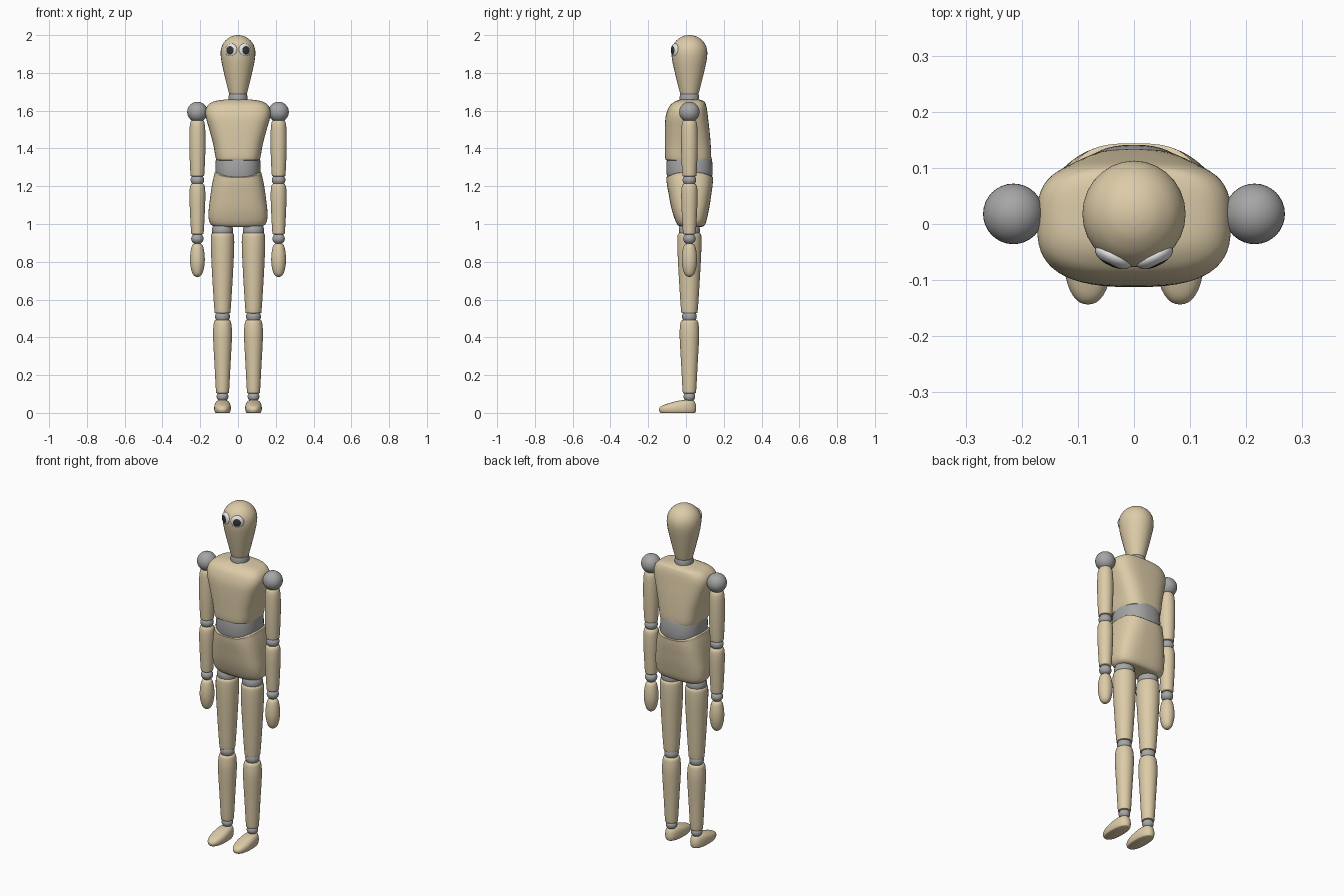
import bpy, bmesh, math
from mathutils import Vector

if "Cube" in bpy.data.objects:
    bpy.data.objects.remove(bpy.data.objects["Cube"])


def material(name, rgb):
    m = bpy.data.materials.new(name)
    m.diffuse_color = (*rgb, 1)
    m.use_nodes = True
    m.node_tree.nodes["Principled BSDF"].inputs["Base Color"].default_value = m.diffuse_color
    return m


WOOD = material("pale wood", (0.72, 0.60, 0.39))
GREY = material("joint grey", (0.38, 0.38, 0.385))
WHITE = material("eye white", (0.78, 0.78, 0.78))
DARK = material("pupil dark", (0.035, 0.035, 0.035))
CY = 0.018  # depth of the body axis


def finish(bm, name, *mats):
    bmesh.ops.recalc_face_normals(bm, faces=bm.faces)
    for f in bm.faces:
        f.smooth = True
    me = bpy.data.meshes.new(name)
    bm.to_mesh(me)
    bm.free()
    ob = bpy.data.objects.new(name, me)
    bpy.context.collection.objects.link(ob)
    for m in mats:
        me.materials.append(m)
    bpy.context.view_layer.objects.active = ob
    ob.select_set(True)
    bpy.ops.object.shade_smooth_by_angle(angle=math.radians(40))
    ob.select_set(False)
    return ob


def spline(rows, steps=4):
    """Smooth the section list with a Catmull-Rom curve."""
    pts = [rows[0]] + rows + [rows[-1]]
    out = []
    for a, b, c, d in zip(pts, pts[1:], pts[2:], pts[3:]):
        for k in range(steps):
            t = k / steps
            out.append([0.5 * (2*q + (r-p)*t + (2*p-5*q+4*r-s)*t*t + (3*q-p-3*r+s)*t**3)
                        for p, q, r, s in zip(a, b, c, d)])
    return out + [list(rows[-1])]


def loft(name, rows, mat, x=0, power=2, seg=40, sag=0):
    """Stack superellipse sections: (z, half width, front y, back y)."""
    bm = bmesh.new()
    loops = []
    e = 2 / power
    ztop = rows[-1][0]
    for z, rx, y0, y1 in spline(rows):
        ring = []
        for i in range(seg):
            a = math.tau * i / seg
            c, s = math.cos(a), math.sin(a)
            px = x + rx * math.copysign(abs(c) ** e, c)
            py = (y0 + y1) / 2 + (y1 - y0) / 2 * math.copysign(abs(s) ** e, s)
            drop = sag * s * s * max(0, 1 - (ztop - z) / 0.12)
            ring.append(bm.verts.new((px, py, z - drop)))
        loops.append(ring)
    for lo, hi in zip(loops, loops[1:]):
        for i in range(seg):
            j = (i + 1) % seg
            bm.faces.new((lo[i], lo[j], hi[j], hi[i]))
    bm.faces.new(loops[0])
    bm.faces.new(loops[-1])
    return finish(bm, name, mat)


def limb(name, rows, x, mat=WOOD):
    """Round part on the body axis: (z, radius)."""
    return loft(name, [(z, r, CY - r * 1.03, CY + r * 1.03) for z, r in rows], mat, x, seg=28)


def ball(name, x, z, r, squash=1.0):
    bm = bmesh.new()
    bmesh.ops.create_uvsphere(bm, u_segments=32, v_segments=20, radius=r)
    for v in bm.verts:
        v.co.z *= squash
        v.co += Vector((x, CY, z))
    return finish(bm, name, GREY)


# Head and neck
R, ZC = 0.092, 1.908
dome = [(ZC + R * math.sin(a), R * math.cos(a)) for a in map(math.radians, (0, 20, 40, 60, 75, 86))]
limb("head", [(1.68, 0.036), (1.684, 0.044), (1.70, 0.050), (1.76, 0.065), (1.82, 0.079),
              (1.87, 0.089)] + dome + [(2.0, 0.001)], 0)
limb("neck", [(1.63, 0.047), (1.65, 0.05), (1.68, 0.049), (1.70, 0.042)], 0, GREY)

# Torso, waist and hips
loft("chest", [(1.335, 0.06, -0.05, 0.08), (1.337, 0.108, -0.098, 0.123),
               (1.35, 0.118, -0.110, 0.133), (1.42, 0.131, -0.112, 0.131),
               (1.50, 0.152, -0.112, 0.124), (1.56, 0.169, -0.109, 0.117),
               (1.60, 0.172, -0.099, 0.112), (1.63, 0.158, -0.083, 0.106),
               (1.65, 0.125, -0.055, 0.095), (1.66, 0.06, -0.025, 0.065)], WOOD, power=3.1, seg=56)
loft("waist", [(1.20, 0.100, -0.085, 0.12), (1.25, 0.117, -0.100, 0.138),
               (1.30, 0.120, -0.104, 0.141), (1.35, 0.116, -0.100, 0.135),
               (1.38, 0.105, -0.09, 0.12)], GREY, power=2.4, seg=56)
loft("hips", [(0.985, 0.06, -0.01, 0.06), (0.987, 0.125, -0.035, 0.09),
              (1.01, 0.151, -0.053, 0.106), (1.06, 0.156, -0.071, 0.118),
              (1.12, 0.150, -0.085, 0.129), (1.20, 0.139, -0.098, 0.139),
              (1.26, 0.126, -0.104, 0.143), (1.275, 0.119, -0.099, 0.138),
              (1.278, 0.07, -0.05, 0.09)], WOOD, power=2.9, seg=56, sag=0.026)

for s, side in ((-1, "right"), (1, "left")):
    # Arm
    ax = s * 0.215
    ball(f"{side}_shoulder_joint", ax, 1.593, 0.054)
    limb(f"{side}_upper_arm", [(1.252, 0.02), (1.254, 0.033), (1.27, 0.037), (1.38, 0.042),
                               (1.49, 0.042), (1.54, 0.036), (1.558, 0.02)], ax)
    ball(f"{side}_elbow_joint", ax, 1.233, 0.036, 0.9)
    limb(f"{side}_forearm", [(0.945, 0.015), (0.947, 0.030), (0.965, 0.034), (1.08, 0.040),
                             (1.16, 0.042), (1.205, 0.037), (1.216, 0.02)], ax)
    ball(f"{side}_wrist_joint", ax, 0.922, 0.033, 0.9)
    limb(f"{side}_hand", [(0.72, 0.001), (0.723, 0.013), (0.74, 0.027), (0.78, 0.037), (0.82, 0.039),
                          (0.86, 0.035), (0.888, 0.027), (0.897, 0.012)], ax)
    # Leg
    lx = s * 0.082
    ball(f"{side}_hip_joint", lx, 0.965, 0.056)
    limb(f"{side}_thigh", [(0.527, 0.02), (0.529, 0.038), (0.545, 0.043), (0.68, 0.052), (0.83, 0.060),
                           (0.92, 0.062), (0.95, 0.056), (0.957, 0.03)], lx)
    ball(f"{side}_knee_joint", lx, 0.510, 0.039)
    limb(f"{side}_shin", [(0.102, 0.015), (0.104, 0.030), (0.12, 0.035), (0.25, 0.042), (0.40, 0.050),
                          (0.46, 0.048), (0.488, 0.041), (0.492, 0.02)], lx)
    ball(f"{side}_ankle_joint", lx, 0.086, 0.031, 0.9)
    loft(f"{side}_foot", [(0.0, 0.035, -0.132, 0.047), (0.004, 0.040, -0.139, 0.051),
                          (0.02, 0.044, -0.143, 0.054), (0.037, 0.043, -0.128, 0.053),
                          (0.052, 0.038, -0.088, 0.049), (0.064, 0.028, -0.042, 0.042),
                          (0.069, 0.012, 0.0, 0.03)], WOOD, lx, power=2.3)
    # Eye: flattened ball facing outwards, faces near the pole are the pupil
    bm = bmesh.new()
    bmesh.ops.create_uvsphere(bm, u_segments=28, v_segments=24, radius=1)
    for f in bm.faces:
        f.material_index = 1 if f.calc_center_median().z > math.cos(math.radians(37.5)) else 0
    n = Vector((s * 0.43, -0.9, 0)).normalized()
    turn = n.to_track_quat('Z', 'Y')
    for v in bm.verts:
        v.co = turn @ Vector((v.co.x * 0.036, v.co.y * 0.036, v.co.z * 0.018))
        v.co += Vector((0, CY, 1.92)) + n * 0.084
    finish(bm, f"{side}_eye", WHITE, DARK)
